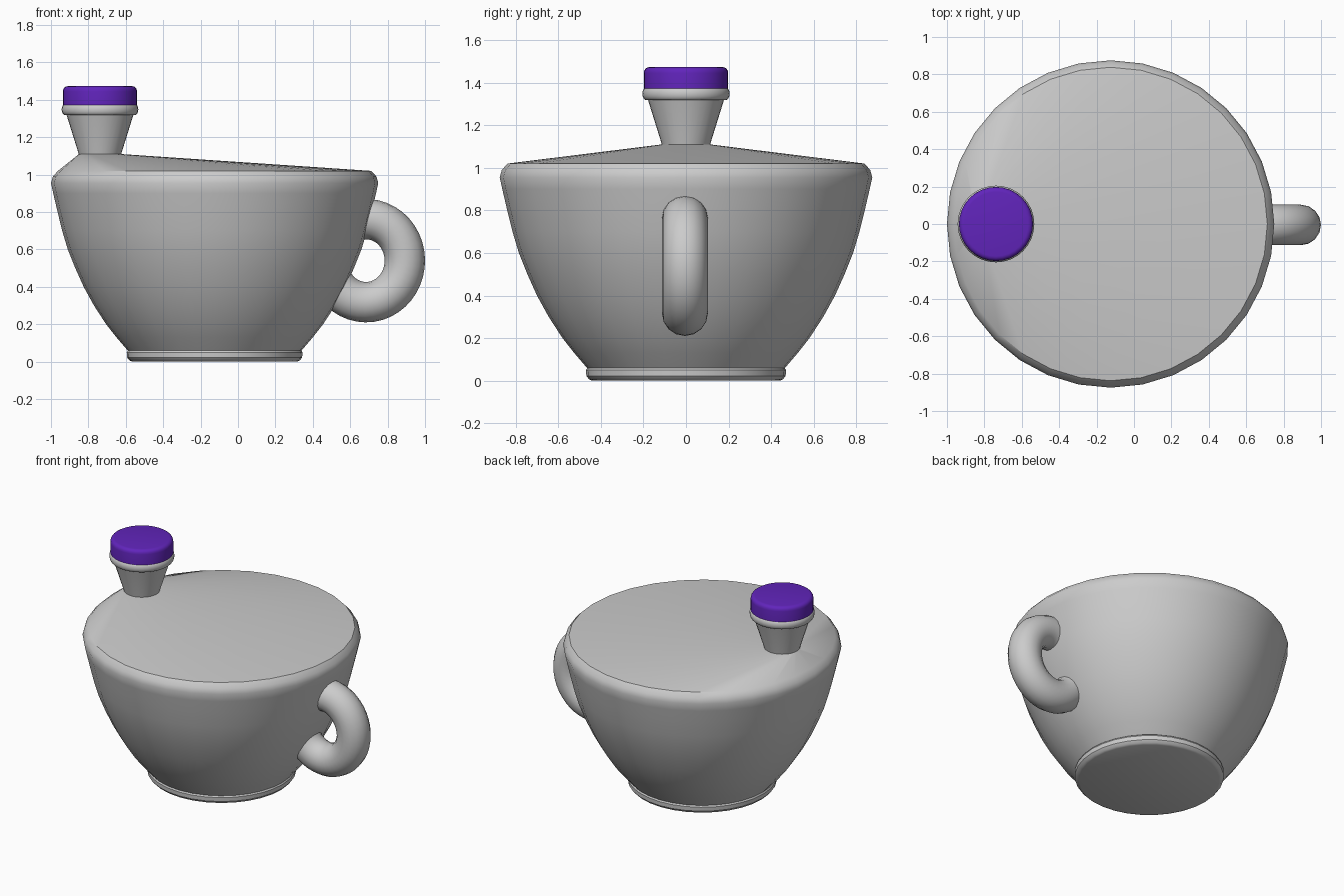
import bpy, bmesh, math
from math import sin, cos, pi, radians

if "Cube" in bpy.data.objects:
    bpy.data.objects.remove(bpy.data.objects["Cube"])


def material(name, rgb):
    m = bpy.data.materials.new(name)
    m.use_nodes = True
    m.diffuse_color = (*rgb, 1)
    m.node_tree.nodes["Principled BSDF"].inputs["Base Color"].default_value = (*rgb, 1)
    return m


grey = material("light grey", (0.60, 0.60, 0.60))
purple = material("purple", (0.12, 0.018, 0.50))


def finish(ob, mat, angle=30):
    ob.data.materials.append(mat)
    bpy.ops.object.select_all(action='DESELECT')
    ob.select_set(True)
    bpy.context.view_layer.objects.active = ob
    bpy.ops.object.shade_smooth_by_angle(angle=radians(angle))


def loft(name, rings, mat, sides=32, angle=30):
    """Skin through horizontal circles (centre x, radius, z), capped at both ends."""
    bm = bmesh.new()
    loops = [[bm.verts.new((cx + r * cos(2 * pi * i / sides), r * sin(2 * pi * i / sides), z))
              for i in range(sides)] for cx, r, z in rings]
    for a, b in zip(loops, loops[1:]):
        for i in range(sides):
            j = (i + 1) % sides
            bm.faces.new((a[i], a[j], b[j], b[i]))
    bm.faces.new(loops[0][::-1])
    bm.faces.new(loops[-1])
    me = bpy.data.meshes.new(name)
    bm.to_mesh(me)
    bm.free()
    ob = bpy.data.objects.new(name, me)
    bpy.context.collection.objects.link(ob)
    finish(ob, mat, angle)
    return ob


BOWL_X, NECK_X = -0.125, -0.738

# Bowl with its rounded rim, closed by a skewed cone leading up to the neck
bowl = [(0.465, 0.06), (0.525, 0.13), (0.58, 0.20), (0.645, 0.30), (0.70, 0.40),
        (0.745, 0.50), (0.785, 0.60), (0.815, 0.70), (0.842, 0.81), (0.863, 0.90),
        (0.875, 0.955), (0.865, 0.99), (0.838, 1.02)]
loft("bowl", [(BOWL_X, r, z) for r, z in bowl] + [(NECK_X, 0.112, 1.11)], grey)

# Foot
foot = [(0.44, 0), (0.455, 0.006), (0.468, 0.022), (0.470, 0.05), (0.460, 0.065)]
loft("foot", [(BOWL_X, r, z) for r, z in foot], grey)

# Neck, lip and cap
loft("neck", [(NECK_X, 0.112, 1.10), (NECK_X, 0.115, 1.115), (NECK_X, 0.182, 1.33)], grey)
lip = [(0.187 + 0.018 * cos(t * pi / 8), 1.348 + 0.03 * sin(t * pi / 8)) for t in range(-4, 5)]
loft("neck_lip", [(NECK_X, r, z) for r, z in lip], grey, angle=40)
cap = [(0.198, 1.372), (0.198, 1.445)] + \
      [(0.172 + 0.026 * cos(t * pi / 8), 1.447 + 0.026 * sin(t * pi / 8)) for t in range(1, 5)]
loft("cap", [(NECK_X, r, z) for r, z in cap], purple)

# Handle: round tube swept along an arc whose ends sink into the bowl
curve = bpy.data.curves.new("handle_path", 'CURVE')
curve.dimensions = '3D'
curve.bevel_depth = 0.108
curve.bevel_resolution = 6
curve.use_fill_caps = True
spline = curve.splines.new('POLY')
steps = 32
spline.points.add(steps)
for k, p in enumerate(spline.points):
    a = radians(-150 + 270 * k / steps)
    p.co = (0.685 + 0.207 * cos(a), -0.005, 0.54 + 0.222 * sin(a), 1)
handle = bpy.data.objects.new("handle", curve)
bpy.context.collection.objects.link(handle)
bpy.ops.object.select_all(action='DESELECT')
handle.select_set(True)
bpy.context.view_layer.objects.active = handle
bpy.ops.object.convert(target='MESH')
finish(bpy.context.object, grey, 40)
